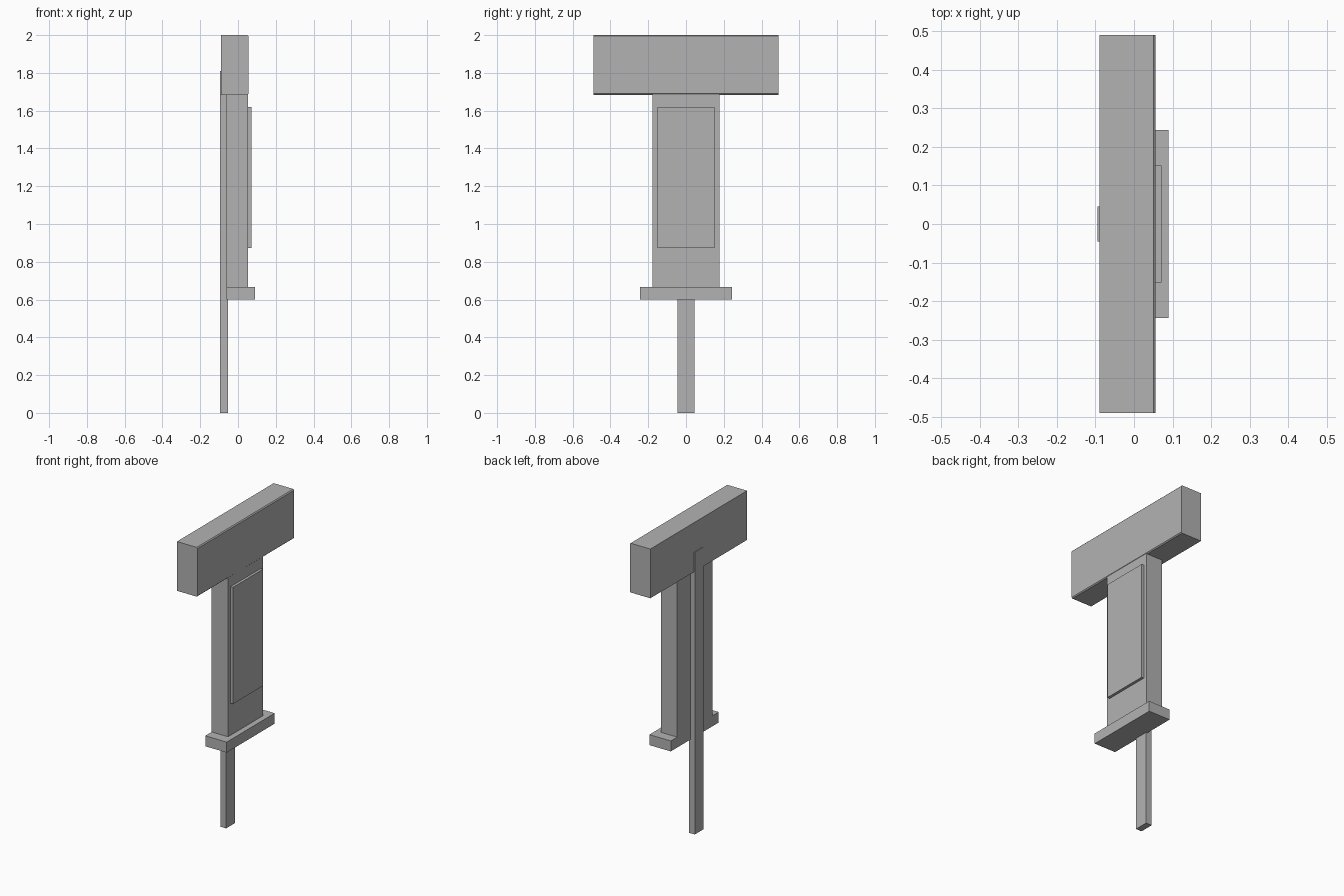
import bpy
import bmesh

if "Cube" in bpy.data.objects:
    bpy.data.objects.remove(bpy.data.objects["Cube"], do_unlink=True)

grey = bpy.data.materials.new("plain_grey")
grey.use_nodes = True
grey.diffuse_color = (0.448, 0.448, 0.448, 1)
grey.node_tree.nodes["Principled BSDF"].inputs["Base Color"].default_value = grey.diffuse_color


def box(name, x, half_y, z, chamfer=0):
    """Box centred on y; chamfer trims the long edges on the +x side."""
    bm = bmesh.new()
    bmesh.ops.create_cube(bm, size=1)
    for v in bm.verts:
        v.co.x = x[0] if v.co.x < 0 else x[1]
        v.co.y *= 2 * half_y
        v.co.z = z[0] if v.co.z < 0 else z[1]
    if chamfer:
        edges = [e for e in bm.edges
                 if all(v.co.x == max(w.co.x for w in bm.verts) for v in e.verts)
                 and e.verts[0].co.z == e.verts[1].co.z]
        bmesh.ops.bevel(bm, geom=edges, offset=chamfer, segments=1, affect='EDGES')
    mesh = bpy.data.meshes.new(name)
    bm.to_mesh(mesh)
    bm.free()
    mesh.materials.append(grey)
    obj = bpy.data.objects.new(name, mesh)
    bpy.context.collection.objects.link(obj)
    return obj


# Wide crosspiece at the top
box("head", (-0.09, 0.056), 0.49, (1.684, 2.0), chamfer=0.006)
# Upright slab, its raised panel and the foot plate
box("body", (-0.062, 0.054), 0.178, (0.64, 1.70))
box("raised_panel", (0.05, 0.071), 0.152, (0.872, 1.62))
box("foot_plate", (-0.062, 0.09), 0.243, (0.6, 0.667))
# Thin post running down the back
box("post", (-0.094, -0.053), 0.045, (0, 1.81))
